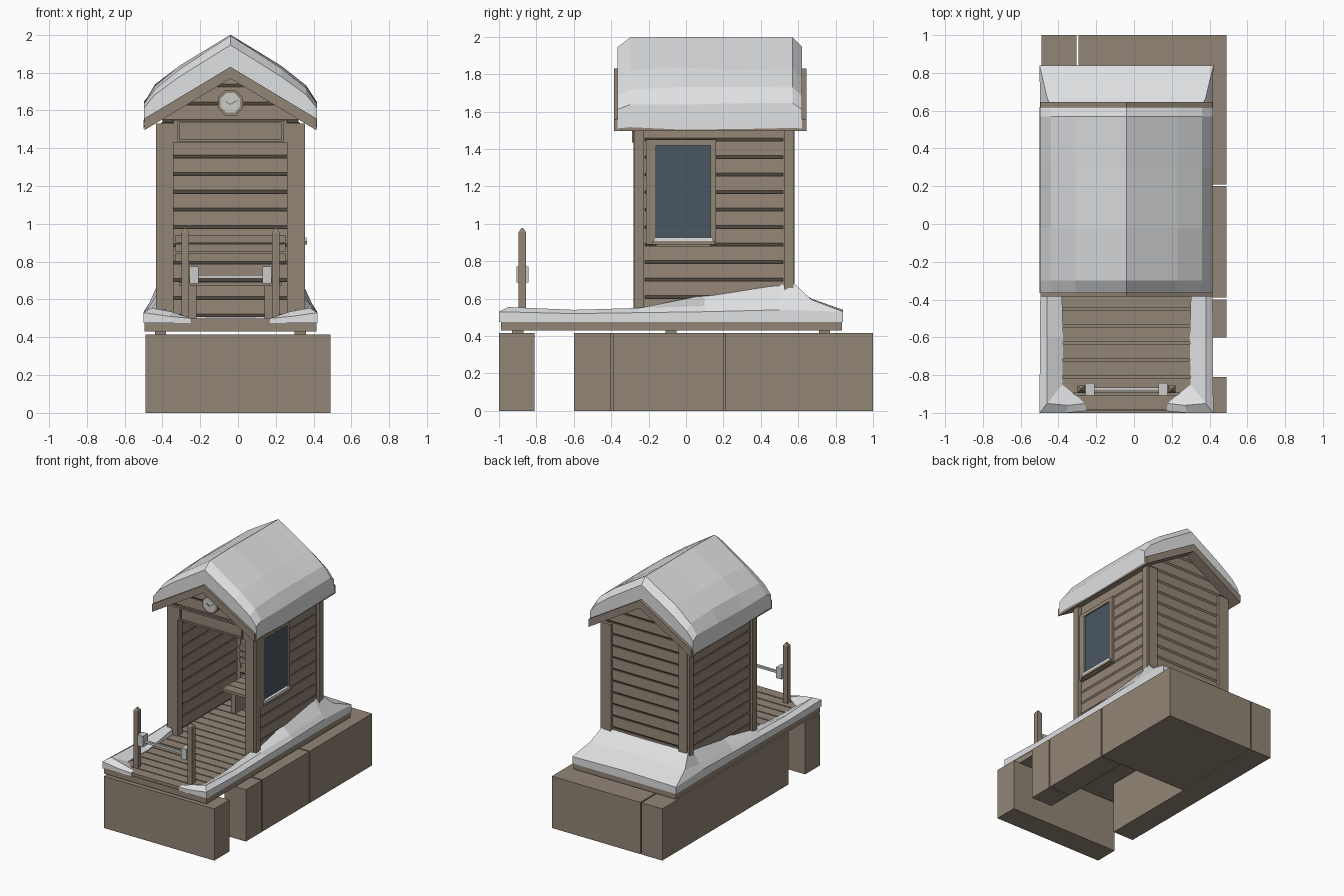
import bpy
import bmesh
import random
from math import pi
from mathutils import Vector, Matrix

random.seed(4)
if "Cube" in bpy.data.objects:
    bpy.data.objects.remove(bpy.data.objects["Cube"])

CX = -0.04  # centre line of the shelter, offset from the foundation


def material(name, color):
    mat = bpy.data.materials.new(name)
    mat.use_nodes = True
    mat.diffuse_color = (*color, 1)
    bsdf = next(n for n in mat.node_tree.nodes if n.type == "BSDF_PRINCIPLED")
    bsdf.inputs["Base Color"].default_value = (*color, 1)
    bsdf.inputs["Roughness"].default_value = 0.9
    return mat


WOOD = material("brown_wood", (0.29, 0.235, 0.18))
SNOW = material("snow_white", (0.74, 0.75, 0.76))
GLASS = material("dark_glass", (0.07, 0.095, 0.125))
METAL = material("pale_metal", (0.6, 0.6, 0.58))


def finish(name, bm, mat):
    bmesh.ops.recalc_face_normals(bm, faces=bm.faces)
    mesh = bpy.data.meshes.new(name)
    bm.to_mesh(mesh)
    bm.free()
    mesh.materials.append(mat)
    obj = bpy.data.objects.new(name, mesh)
    bpy.context.collection.objects.link(obj)
    return obj


def add_box(bm, x0, x1, y0, y1, z0, z1):
    size = Vector((x1 - x0, y1 - y0, z1 - z0))
    mid = Vector((x0 + x1, y0 + y1, z0 + z1)) / 2
    bmesh.ops.create_cube(bm, size=1, matrix=Matrix.Translation(mid) @ Matrix.Diagonal((*size, 1)))


def boxes(name, mat, *bounds):
    bm = bmesh.new()
    for b in bounds:
        add_box(bm, *b)
    return finish(name, bm, mat)


def add_loft(bm, sections):
    """Join closed cross-sections and cap both ends."""
    rings = [[bm.verts.new(p) for p in s] for s in sections]
    n = len(rings[0])
    for a, b in zip(rings, rings[1:]):
        for i in range(n):
            j = (i + 1) % n
            bm.faces.new((a[i], a[j], b[j], b[i]))
    bm.faces.new(rings[0])
    bm.faces.new(rings[-1])


def lap_profile(z, pitch):
    half = [(0.007, z), (0.021, z + 0.016), (0.017, z + pitch)]
    return half + [(-d, h) for d, h in reversed(half)]


PITCH = 0.0935


def lap_wall(name, along, at, start, end, first, count):
    """Wall of grooved boards; gable walls are trimmed along the roof slope."""
    bm = bmesh.new()
    for k in range(count):
        prof = lap_profile(0.507 + PITCH * (first + k), PITCH)
        if along == "y":
            add_loft(bm, [[(at + d, t, h) for d, h in prof] for t in (start, end)])
        else:
            add_loft(bm, [[(t, at + d, h) for d, h in prof] for t in (start, end)])
    if along == "x":
        for s in (-1, 1):
            bmesh.ops.bisect_plane(bm, geom=bm.verts[:] + bm.edges[:] + bm.faces[:],
                                   plane_co=(CX, 0, 1.78), plane_no=(s * 0.6, 0, 1),
                                   clear_outer=True)
    return finish(name, bm, WOOD)


# Foundation blocks
boxes("foundation_blocks", WOOD,
      (-0.49, 0.49, -1, -0.81, 0, 0.415),
      (-0.49, -0.305, -0.6, 1, 0, 0.415),
      (-0.295, 0.49, 0.21, 1, 0, 0.415),
      (0.3, 0.49, -0.39, 0.2, 0, 0.415),
      (0.3, 0.49, -0.6, -0.4, 0, 0.415))
boxes("support_pads", WOOD, *[(CX + s * 0.37 - 0.03, CX + s * 0.37 + 0.03, y - 0.03, y + 0.03, 0.41, 0.435)
                              for s in (-1, 1) for y in (-0.9, -0.08, 0.74)])

# Deck
boxes("deck_frame", WOOD, (CX - 0.455, CX + 0.455, -0.99, 0.835, 0.43, 0.478))
boxes("deck_planks", WOOD, *[(CX - 0.45, CX + 0.45, y, y + 0.081, 0.475, 0.5)
                             for y in [-0.985 + 0.09 * k for k in range(20)]])

# Walls, with the front left open below the gable
for side, s in (("left", 1), ("right", -1)):
    lap_wall(side + "_wall", "y", CX + s * 0.35, -0.25, 0.55, 0, 11)
lap_wall("back_wall", "x", 0.54, CX - 0.36, CX + 0.36, 0, 14)
lap_wall("front_gable", "x", -0.245, CX - 0.36, CX + 0.36, 10, 4)

# Corner posts: a main post with a thinner outer board
for end, y, d in (("front", -0.25, -1), ("back", 0.55, 1)):
    for side, s in (("left", 1), ("right", -1)):
        x0, x1, x2 = [CX + s * v for v in (0.3, 0.375, 0.395)]
        boxes(end + "_" + side + "_post", WOOD,
              (min(x0, x1), max(x0, x1), y - 0.031, y + 0.031, 0.49, 1.53),
              (min(x1, x2), max(x1, x2), y - 0.026, y + 0.026, 0.49, 1.53))

# Header panel with a raised border
boxes("header_panel", WOOD, (CX - 0.3, CX + 0.3, -0.278, -0.22, 1.43, 1.55))
boxes("header_border", WOOD,
      (CX - 0.28, CX + 0.28, -0.29, -0.27, 1.435, 1.447),
      (CX - 0.28, CX + 0.28, -0.29, -0.27, 1.533, 1.545),
      (CX - 0.28, CX - 0.268, -0.29, -0.27, 1.447, 1.533),
      (CX + 0.268, CX + 0.28, -0.29, -0.27, 1.447, 1.533))


# Clock
def disc(name, mat, radius, y, depth):
    bm = bmesh.new()
    turn = Matrix.Rotation(pi / 2, 4, "X") @ Matrix.Rotation(pi / 8, 4, "Z")
    bmesh.ops.create_cone(bm, cap_ends=True, segments=8, radius1=radius, radius2=radius, depth=depth,
                          matrix=Matrix.Translation((CX, y, 1.64)) @ turn)
    return finish(name, bm, mat)


disc("clock_rim", WOOD, 0.072, -0.28, 0.04)
disc("clock_face", METAL, 0.056, -0.3, 0.008)
for name, length, angle in (("hour_hand", 0.03, -pi / 3), ("minute_hand", 0.042, pi / 3)):
    hand = boxes(name, WOOD, (-0.003, 0.003, -0.002, 0.002, 0, length))
    hand.location = (CX, -0.306, 1.632)
    hand.rotation_euler.y = angle

# Window in the left wall
wx = CX + 0.35
boxes("window_glass", GLASS, (wx - 0.028, wx + 0.03, -0.16, 0.13, 0.92, 1.42))
boxes("window_frame", WOOD,
      (wx - 0.035, wx + 0.04, -0.215, -0.16, 0.89, 1.45),
      (wx - 0.035, wx + 0.04, 0.13, 0.16, 0.89, 1.45),
      (wx - 0.035, wx + 0.04, -0.16, 0.13, 1.42, 1.45),
      (wx - 0.035, wx + 0.04, -0.16, 0.13, 0.88, 0.92))
boxes("window_sill", WOOD, (wx, wx + 0.055, -0.18, 0.155, 0.89, 0.908))
boxes("sill_snow", SNOW, (wx + 0.03, wx + 0.052, -0.17, 0.145, 0.908, 0.928))

# Bench inside
boxes("bench_seat", WOOD, *[(CX - 0.27, CX + 0.27, y, y + 0.075, 0.67, 0.692) for y in (0.24, 0.32, 0.4)])
boxes("bench_legs", WOOD, *[(CX + s * 0.2 - 0.02, CX + s * 0.2 + 0.02, 0.28, 0.44, 0.49, 0.67) for s in (-1, 1)])
boxes("bench_back", WOOD, *[(CX - 0.29, CX + 0.29, 0.49, 0.515, z, z + 0.042) for z in (0.8, 0.85, 0.9)])

# Roof
bm = bmesh.new()
gable = [(0, 1.83), (0.455, 1.557), (0.455, 1.495), (0, 1.768), (-0.455, 1.495), (-0.455, 1.557)]
add_loft(bm, [[(CX + x, y, z) for x, z in gable] for y in (-0.385, 0.645)])
finish("roof", bm, WOOD)

# Snow on the roof: thickness over the slope, thinner at both ends
bm = bmesh.new()
drift = [(0, 0.17), (0.27, 0.165), (0.4, 0.142), (0.457, 0.09)]
sections = []
for y, k in ((-0.365, 0.68), (-0.3, 0.97), (-0.02, 1), (0.3, 0.98), (0.57, 0.98), (0.62, 0.68)):
    def jitter():
        return random.uniform(-0.008, 0.008) if k > 0.7 else 0
    right = [(x, 1.83 - 0.61 * x + t * k + (jitter() if x else 0)) for x, t in drift]
    left = [(-x, z + jitter()) for x, z in right[1:]]
    eave = 1.51 + jitter()
    under = [(0.459, eave), (0.44, 1.56), (0, 1.82), (-0.44, 1.56), (-0.459, eave)]
    sections.append([(CX + x, y, z) for x, z in right + under + left[::-1]])
add_loft(bm, sections)
finish("roof_snow", bm, SNOW)

# Snow around the deck: outer edge, crest and inner edge from front to back
rim = [
    ((0.21, -0.99, 0.5), (0.22, -0.95, 0.505), (0.24, -0.93, 0.5)),
    ((0.32, -1, 0.51), (0.31, -0.96, 0.535), (0.29, -0.89, 0.5)),
    ((0.46, -1, 0.53), (0.42, -0.95, 0.555), (0.34, -0.85, 0.505)),
    ((0.458, -0.6, 0.52), (0.42, -0.6, 0.54), (0.335, -0.6, 0.505)),
    ((0.455, -0.25, 0.525), (0.42, -0.25, 0.55), (0.345, -0.25, 0.55)),
    ((0.456, 0.1, 0.53), (0.43, 0.1, 0.56), (0.36, 0.1, 0.62)),
    ((0.456, 0.5, 0.54), (0.43, 0.5, 0.58), (0.36, 0.5, 0.68)),
    ((0.46, 0.84, 0.53), (0.42, 0.67, 0.595), (0.38, 0.57, 0.69)),
    ((0, 0.84, 0.54), (0, 0.67, 0.6), (0, 0.56, 0.68)),
]
for side, s in (("left", 1), ("right", -1)):
    bm = bmesh.new()
    add_loft(bm, [[(CX + s * x, y, z) for x, y, z in
                   ((*o[:2], 0.475), o, c, i, (*i[:2], 0.475))] for o, c, i in rim])
    finish(side + "_deck_snow", bm, SNOW)

# Rail posts with pointed tops, brackets and a bar between them
for side, s in (("left", 1), ("right", -1)):
    px = CX + s * 0.24
    bm = bmesh.new()
    sec = [(-1, -1), (1, -1), (1, 1), (-1, 1)]
    add_loft(bm, [[(px + r * a, -0.875 + r * b, z) for a, b in sec]
                  for r, z in ((0.02, 0.49), (0.02, 0.955), (0.004, 0.978))])
    finish(side + "_rail_post", bm, WOOD)
    bx = CX + s * 0.193
    boxes(side + "_rail_bracket", METAL, (bx - 0.024, bx + 0.024, -0.907, -0.843, 0.685, 0.773))
boxes("rail_bar", METAL, (CX - 0.17, CX + 0.17, -0.884, -0.866, 0.711, 0.729))
